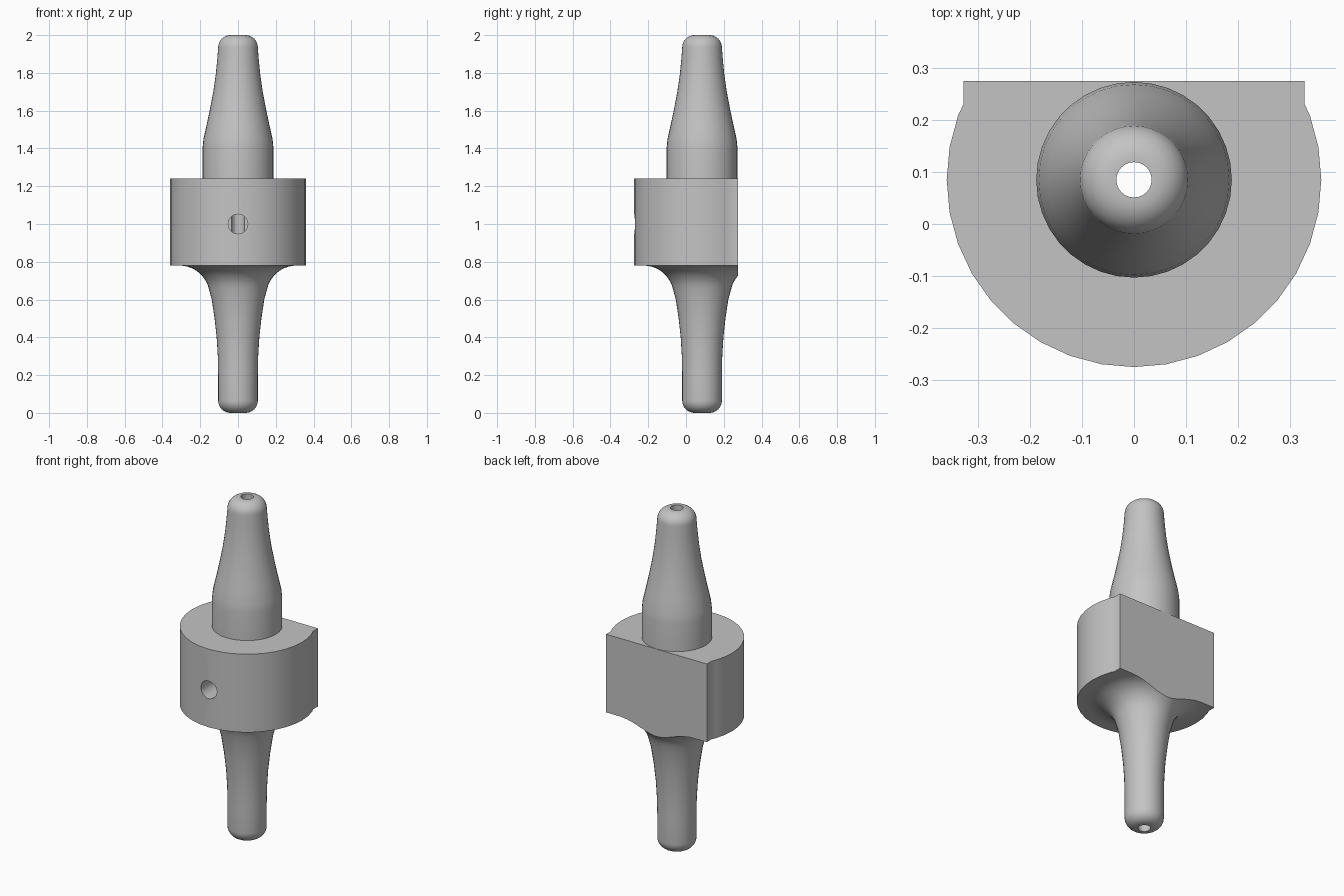
import bpy, bmesh, math
from mathutils import Matrix, Vector

if "Cube" in bpy.data.objects:
    bpy.data.objects.remove(bpy.data.objects["Cube"])

AXIS_Y = 0.085      # the turned axis sits behind the centre
BACK_Y = 0.275      # plane of the flat back
COLLAR_LOW, COLLAR_TOP = 0.78, 1.24
SIDES = 36

grey = bpy.data.materials.new("plain grey")
grey.use_nodes = True
colour = (0.55, 0.55, 0.55, 1)
grey.diffuse_color = colour
grey.node_tree.nodes["Principled BSDF"].inputs["Base Color"].default_value = colour


def add_object(name, bm):
    bmesh.ops.recalc_face_normals(bm, faces=bm.faces)
    mesh = bpy.data.meshes.new(name)
    bm.to_mesh(mesh)
    bm.free()
    obj = bpy.data.objects.new(name, mesh)
    bpy.context.collection.objects.link(obj)
    mesh.materials.append(grey)
    return obj


def lathe(name, profile):
    """Revolve (radius, z) points, starting and ending on the axis."""
    bm = bmesh.new()
    verts = [bm.verts.new((r, AXIS_Y, z)) for r, z in profile]
    edges = [bm.edges.new(pair) for pair in zip(verts, verts[1:])]
    bmesh.ops.spin(bm, geom=verts + edges, cent=(0, AXIS_Y, 0), axis=(0, 0, 1),
                   angle=2 * math.pi, steps=SIDES)
    bmesh.ops.remove_doubles(bm, verts=bm.verts, dist=0.0005)
    return add_object(name, bm)


def box(name, low, high):
    low, high = Vector(low), Vector(high)
    bm = bmesh.new()
    bmesh.ops.create_cube(bm, size=1, matrix=Matrix.Translation((low + high) / 2)
                          @ Matrix.Diagonal((*(high - low), 1)))
    return add_object(name, bm)


def rod(name, radius, length, matrix):
    bm = bmesh.new()
    bmesh.ops.create_cone(bm, cap_ends=True, segments=24, radius1=radius,
                          radius2=radius, depth=length, matrix=matrix)
    return add_object(name, bm)


def combine(obj, tool, operation):
    mod = obj.modifiers.new(operation, "BOOLEAN")
    mod.operation, mod.solver, mod.object = operation, "EXACT", tool
    bpy.context.view_layer.objects.active = obj
    bpy.ops.object.modifier_apply(modifier=mod.name)


def arc(r, z, radius, start, end, steps=8):
    angles = [math.radians(start + (end - start) * i / steps) for i in range(steps + 1)]
    return [(r + radius * math.cos(a), z + radius * math.sin(a)) for a in angles]


# Lower nozzle flaring out into the collar
lower = [(0, 0)] + arc(0.04, 0.065, 0.065, -90, 0)
lower += [(0.105, 0.2), (0.107, 0.3), (0.113, 0.4), (0.124, 0.5), (0.139, 0.6)]
lower += arc(0.31, 0.62, 0.16, 168, 90, 10)
lower += [(0.36, COLLAR_LOW), (0.36, COLLAR_TOP), (0, COLLAR_TOP)]
collar = lathe("collar_and_lower_nozzle", lower)

# Upper nozzle, sunk a little into the collar
upper = [(0, 1.2), (0.188, 1.2), (0.188, 1.4), (0.183, 1.45), (0.165, 1.53),
         (0.148, 1.61), (0.131, 1.7), (0.118, 1.79), (0.11, 1.87)]
upper += arc(0.04, 1.935, 0.065, 0, 90) + [(0, 2)]
nozzle = lathe("upper_nozzle", upper)

# Square corners and flat back of the collar
block = box("corner_block", (-0.328, 0.15, COLLAR_LOW), (0.328, 0.35, COLLAR_TOP))
back = box("back_cutter", (-1, BACK_Y, 0.3), (1, 1, 1.5))
combine(collar, block, "UNION")
combine(collar, back, "DIFFERENCE")

# Bore along the axis and port in the front
bore = rod("bore_cutter", 0.034, 3, Matrix.Translation((0, AXIS_Y, 1)))
port = rod("port_cutter", 0.052, 0.6,
           Matrix.Translation((0, AXIS_Y - 0.3, 1)) @ Matrix.Rotation(math.pi / 2, 4, "X"))
for part in (collar, nozzle):
    combine(part, bore, "DIFFERENCE")
combine(collar, port, "DIFFERENCE")

for tool in (block, back, bore, port):
    bpy.data.objects.remove(tool)

# Smooth turned surfaces with crisp machined edges
bpy.ops.object.select_all(action="DESELECT")
for part in (collar, nozzle):
    part.select_set(True)
bpy.context.view_layer.objects.active = collar
bpy.ops.object.shade_smooth_by_angle(angle=math.radians(30))
